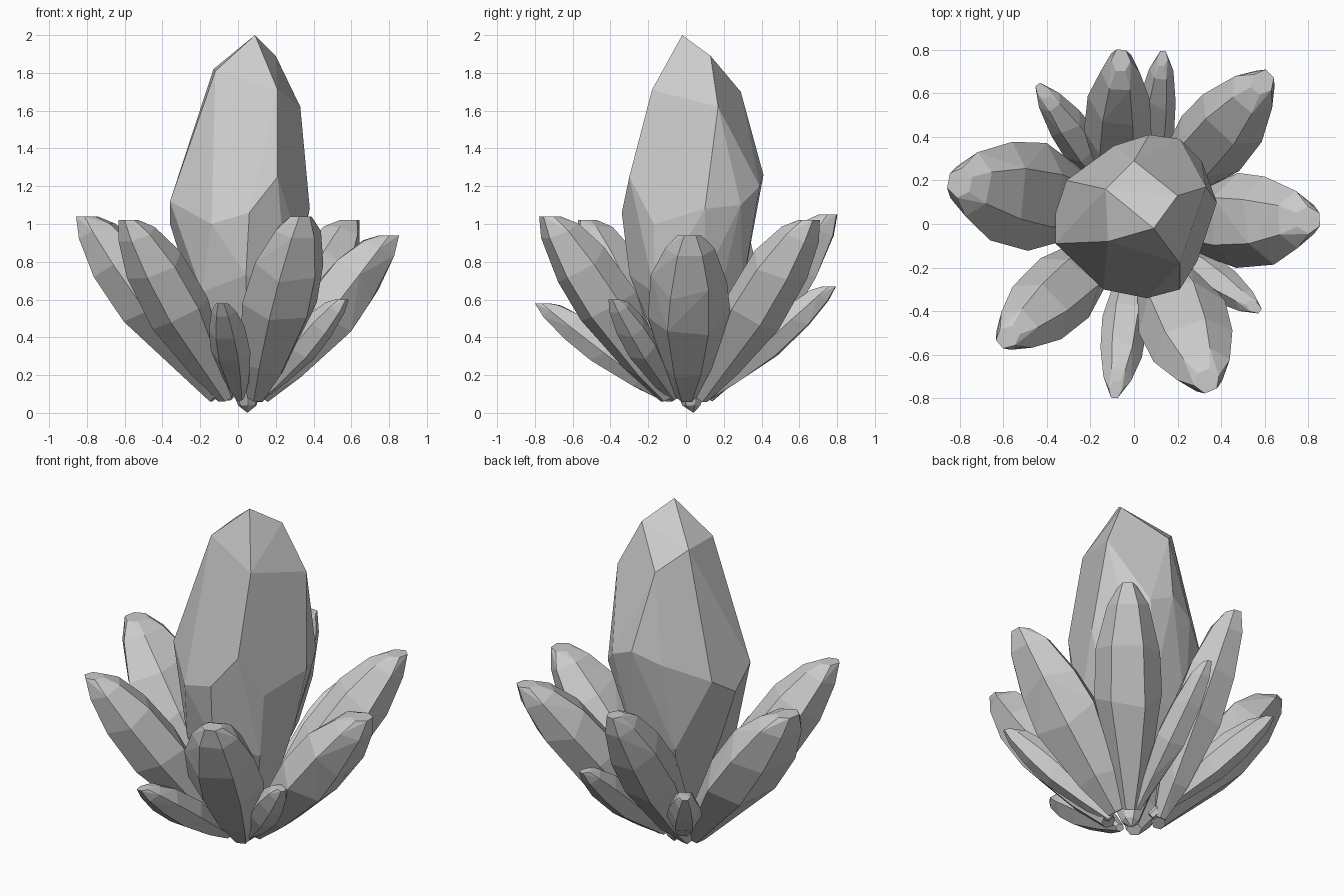
import bpy, bmesh, math, random
from mathutils import Vector

if "Cube" in bpy.data.objects:
    bpy.data.objects.remove(bpy.data.objects["Cube"])

random.seed(4)


def hull_object(name, points):
    """Flat-faced convex crystal wrapped around a set of points."""
    bm = bmesh.new()
    for p in points:
        bm.verts.new(p)
    bmesh.ops.convex_hull(bm, input=bm.verts)
    loose = [v for v in bm.verts if not v.link_faces]
    bmesh.ops.delete(bm, geom=loose, context='VERTS')
    bmesh.ops.dissolve_limit(bm, angle_limit=math.radians(5),
                             verts=bm.verts, edges=bm.edges)
    bmesh.ops.recalc_face_normals(bm, faces=bm.faces)
    mesh = bpy.data.meshes.new(name)
    bm.to_mesh(mesh)
    bm.free()
    bpy.context.collection.objects.link(bpy.data.objects.new(name, mesh))


def side_crystal(name, tip, width, thick, root_shift=(0, 0), sides=6):
    """Leaning crystal: narrow root, fat middle, shoulder, level cut tip."""
    tip = Vector(tip)
    out = Vector((tip.x, tip.y, 0)).normalized()
    base = out * 0.11 + Vector((0.02 + root_shift[0], root_shift[1], 0.08))
    axis = tip - base
    length = axis.length
    d = axis.normalized()
    side = d.cross(Vector((0, 0, 1))).normalized()
    up = side.cross(d)
    slope = up.z / d.z
    pts = []
    # position along the axis, relative radius, tilt of the ring
    for t, r, tilt in ((0, .25, 0), (.2, .66, 0), (.5, 1.04, 0),
                       (.73, .97, 0), (.92, .64, .25), (1, .3, 1)):
        for i in range(sides):
            a = math.tau * i / sides
            k = r * random.uniform(.96, 1.04)
            u = math.sin(a) * thick * k * 1.12
            shift = -u * slope * tilt
            if 0.1 < t < 0.9:
                shift += random.uniform(-.03, .03) * length
            pts.append(base + d * (t * length + shift)
                       + side * (math.cos(a) * width * k) + up * u)
    hull_object(name, pts)


# Large central crystal: pointed crown, broad waist, tapering root
crown = [(.09, -.02, 2.0), (.2, .13, 1.89), (-.13, .16, 1.82), (-.12, -.08, 1.81),
         (.0, .29, 1.7), (.21, -.18, 1.71), (.29, .05, 1.66), (.33, .17, 1.62)]
waist = [(-.36, .05, 1.0), (-.36, -.09, 1.12), (-.14, -.30, 1.0), (.06, -.34, 1.06),
         (.21, -.30, 1.25), (.29, -.17, 1.0), (.38, .1, 1.08), (.31, .29, 1.1),
         (.21, .39, 1.2), (.07, .41, 1.26), (-.09, .36, 1.2), (-.31, .2, 1.1)]
root = []
for i in range(7):
    a = math.tau * i / 7 + .3
    c, s = math.cos(a), math.sin(a)
    root.append((.02 + .29 * c, .01 + .31 * s, .68 + .05 * math.sin(3 * a)))
    root.append((.05 + .05 * c, .03 + .05 * s, .04))
hull_object("central_crystal", crown + waist + root + [(.05, .04, 0)])

# Ring of leaning crystals: tip centre, half width, half thickness, root shift
for name, tip, w, th, shift in (
        ("left_crystal", (-.80, .19, 1.04), .235, .145, (-.03, .04)),
        ("right_crystal", (.80, .02, .94), .21, .145, (0, 0)),
        ("back_right_crystal", (.59, .65, 1.02), .175, .14, (0, 0)),
        ("back_crystal", (-.06, .75, 1.05), .145, .14, (-.1, 0)),
        ("front_left_crystal", (-.58, -.52, 1.02), .17, .14, (0, 0)),
        ("front_right_crystal", (.335, -.72, 1.04), .2, .14, (.03, 0)),
        ("small_back_crystal", (.13, .76, .67), .085, .08, (.03, 0)),
        ("small_back_left_crystal", (-.42, .61, .6), .09, .08, (0, 0)),
        ("small_front_crystal", (-.085, -.76, .58), .1, .08, (0, 0)),
        ("small_front_right_crystal", (.55, -.38, .6), .085, .08, (0, 0))):
    side_crystal(name, tip, w, th, shift)
